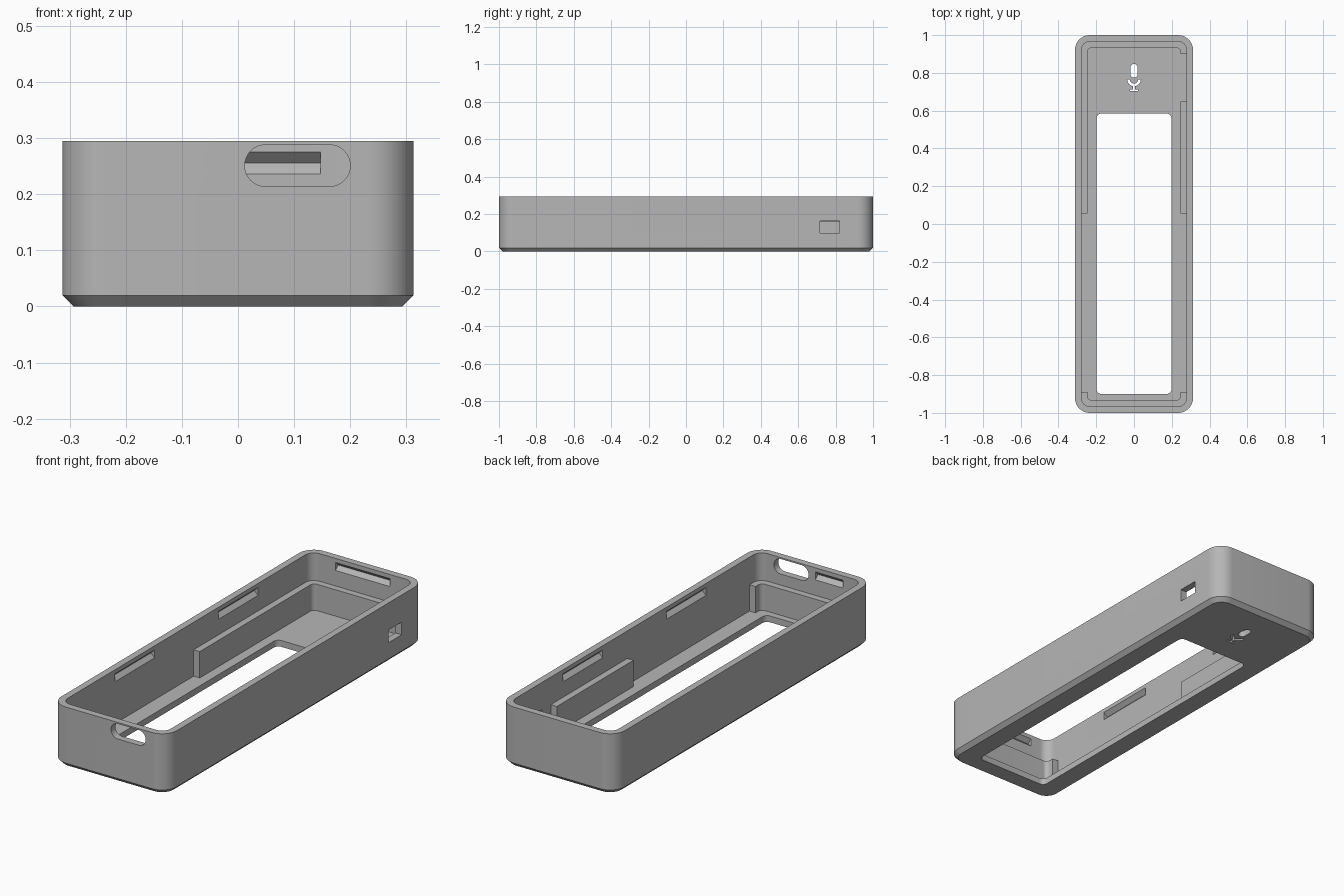
import bpy, bmesh
from math import sin, cos, pi
from mathutils import Vector

cube = bpy.data.objects.get("Cube")
if cube:
    bpy.data.objects.remove(cube, do_unlink=True)

grey = bpy.data.materials.new("matte grey")
grey.use_nodes = True
colour = (0.47, 0.47, 0.47, 1)
grey.diffuse_color = colour
grey.node_tree.nodes["Principled BSDF"].inputs["Base Color"].default_value = colour

X, Y, Z = Vector((1, 0, 0)), Vector((0, 1, 0)), Vector((0, 0, 1))
HALF_X, HALF_Y, HEIGHT = 0.313, 1.0, 0.295
WALL, RIB, FLOOR, RIB_TOP, CHAMFER = 0.034, 0.033, 0.031, 0.16, 0.02


def arc(cx, cy, r, a0, a1, n=12):
    return [(cx + r * cos(a0 + (a1 - a0) * i / n), cy + r * sin(a0 + (a1 - a0) * i / n))
            for i in range(n + 1)]


def rounded(x0, x1, y0, y1, r, n=12):
    """Rounded rectangle outline, counter-clockwise."""
    pts = []
    for k, (cx, cy) in enumerate([(x1 - r, y1 - r), (x0 + r, y1 - r),
                                  (x0 + r, y0 + r), (x1 - r, y0 + r)]):
        pts += arc(cx, cy, r, k * pi / 2, (k + 1) * pi / 2, n)
    return pts


def box(x0, x1, y0, y1):
    return [(x0, y0), (x1, y0), (x1, y1), (x0, y1)]


def inset_outline(d, r):
    return rounded(d - HALF_X, HALF_X - d, d - HALF_Y, HALF_Y - d, r)


def loft(name, layers, origin=Vector(), u=X, v=Y):
    """Solid through (outline, height) layers on the plane spanned by u and v."""
    bm = bmesh.new()
    w = u.cross(v)
    rings = [[bm.verts.new(origin + u * a + v * b + w * h) for a, b in pts] for pts, h in layers]
    bm.faces.new(rings[0])
    bm.faces.new(rings[-1])
    for lo, hi in zip(rings, rings[1:]):
        for i in range(len(lo)):
            j = (i + 1) % len(lo)
            bm.faces.new((lo[i], lo[j], hi[j], hi[i]))
    bmesh.ops.recalc_face_normals(bm, faces=bm.faces)
    mesh = bpy.data.meshes.new(name)
    bm.to_mesh(mesh)
    bm.free()
    mesh.materials.append(grey)
    obj = bpy.data.objects.new(name, mesh)
    bpy.context.collection.objects.link(obj)
    return obj


def prism(name, outline, w0, w1, **plane):
    return loft(name, [(outline, w0), (outline, w1)], **plane)


def carve(target, cutters):
    """Subtract each cutter, then drop it."""
    bpy.context.view_layer.objects.active = target
    for c in cutters:
        c.hide_render = True
        mod = target.modifiers.new("cut", 'BOOLEAN')
        mod.operation, mod.solver, mod.object = 'DIFFERENCE', 'EXACT', c
        bpy.ops.object.modifier_apply(modifier=mod.name)
        bpy.data.objects.remove(c, do_unlink=True)


# Tray body with chamfered bottom edge
body = loft("case_body", [(inset_outline(CHAMFER, 0.06), 0),
                          (inset_outline(0, 0.08), CHAMFER),
                          (inset_outline(0, 0.08), HEIGHT)])
cutters = [
    prism("cavity", inset_outline(WALL, 0.046), FLOOR, 0.4),
    prism("window", rounded(-0.198, 0.198, -0.90, 0.585, 0.025, 6), -0.1, 0.1),
    prism("front_port", rounded(0.012, 0.2, 0.214, 0.288, 0.0369), 0.9, 1.1, u=X, v=Z),
    prism("side_port", box(0.717, 0.82, 0.10, 0.162), 0.25, 0.4, u=Y, v=Z),
]

# V-shaped snap grooves inside the walls
v_profile = [(-0.01, -0.0295), (0.0195, 0), (-0.01, 0.0295)]


def groove(normal, distance, along, half):
    side = normal.cross(Z)
    origin = normal * distance + Z * 0.2555
    centre = along * side.x + along * side.y
    cutters.append(prism("groove", v_profile, centre - half, centre + half,
                         origin=origin, u=normal, v=Z))


for n in (X, -X):
    for y in (-0.4, 0.4):
        groove(n, HALF_X - WALL, y, 0.153)
groove(Y, HALF_Y - WALL, 0, 0.147)
groove(-Y, HALF_Y - WALL, -0.1, 0.075)

# Sound opening in the floor: capsule, cup and stand
cup = arc(0, 0.765, 0.036, pi, 2 * pi) + arc(0, 0.765, 0.022, 2 * pi, pi)
cutters += [
    prism("capsule", rounded(-0.019, 0.019, 0.775, 0.847, 0.0189, 8), -0.1, 0.1),
    prism("cup", cup, -0.1, 0.1),
    prism("stem", box(-0.006, 0.006, 0.708, 0.735), -0.1, 0.1),
    prism("foot", box(-0.02, 0.02, 0.703, 0.712), -0.1, 0.1),
]
carve(body, cutters)

# Inner support rib following the wall, with gaps at the sides and the side port
rib = prism("support_rib", inset_outline(WALL - 0.005, 0.051), FLOOR - 0.005, RIB_TOP)
carve(rib, [
    prism("rib_inside", inset_outline(WALL + RIB, 0.022), -0.1, 0.4),
    prism("rib_side_gap", box(-0.5, 0.5, -0.89, 0.055), -0.1, 0.4),
    prism("rib_port_gap", box(0.1, 0.5, 0.648, 0.90), -0.1, 0.4),
])

# Smooth the rounded corners, keep the hard edges
bpy.ops.object.select_all(action='DESELECT')
for obj in (body, rib):
    obj.select_set(True)
bpy.context.view_layer.objects.active = body
bpy.ops.object.shade_smooth_by_angle(angle=pi / 6)
